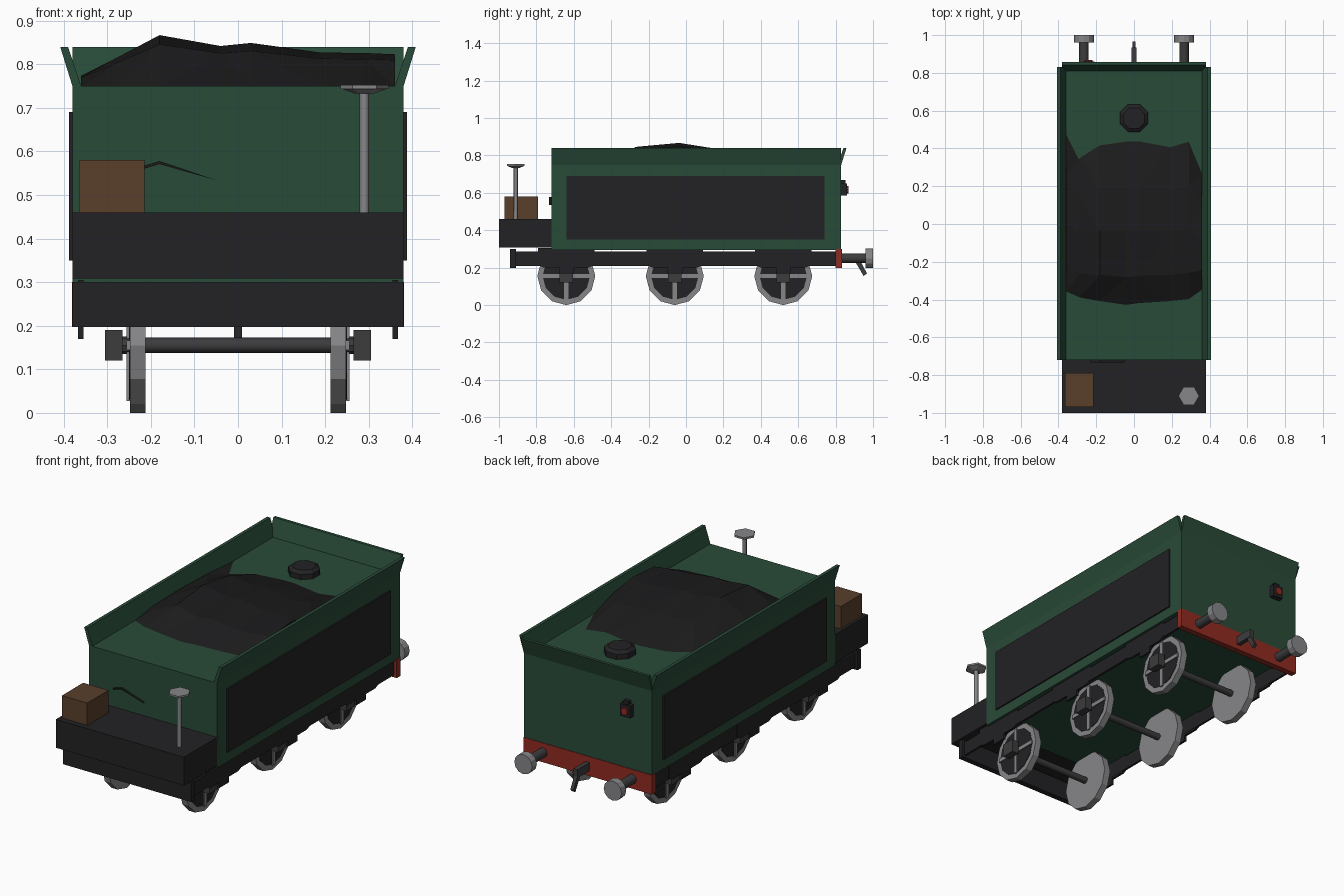
import bpy, bmesh
from math import radians, pi
from mathutils import Matrix, Vector

if "Cube" in bpy.data.objects:
    bpy.data.objects.remove(bpy.data.objects["Cube"])


def material(name, rgb):
    m = bpy.data.materials.new(name)
    m.diffuse_color = (*rgb, 1)
    m.use_nodes = True
    m.node_tree.nodes["Principled BSDF"].inputs["Base Color"].default_value = m.diffuse_color
    return m


GREEN = material("green_paint", (.022, .07, .04))
BLACK = material("black_paint", (.016, .016, .018))
COAL = material("coal_black", (.011, .011, .012))
RED = material("red_paint", (.28, .025, .015))
WOOD = material("brown_wood", (.10, .05, .025))
STEEL = material("steel", (.24, .24, .25))
IRON = material("dark_iron", (.045, .045, .048))


def finish(name, bm, mat):
    bmesh.ops.recalc_face_normals(bm, faces=bm.faces[:])
    me = bpy.data.meshes.new(name)
    bm.to_mesh(me)
    bm.free()
    me.materials.append(mat)
    ob = bpy.data.objects.new(name, me)
    bpy.context.collection.objects.link(ob)
    return ob


def box(name, x, y, z, mat):
    """Box from (min, max) ranges."""
    bm = bmesh.new()
    bmesh.ops.create_cube(bm, size=1)
    for v in bm.verts:
        v.co = Vector([r[0] if c < 0 else r[1] for c, r in zip(v.co, (x, y, z))])
    return finish(name, bm, mat)


def rod(name, a, b, r1, mat, n=12, r2=None, smooth=False, spin=0):
    """Cylinder or cone frustum between two points."""
    a, b = Vector(a), Vector(b)
    d = b - a
    bm = bmesh.new()
    bmesh.ops.create_cone(bm, cap_ends=True, segments=n, radius1=r1,
                          radius2=r1 if r2 is None else r2, depth=d.length)
    rot = d.to_track_quat('Z', 'Y').to_matrix().to_4x4()
    bm.transform(Matrix.Translation((a + b) / 2) @ rot @ Matrix.Rotation(spin, 4, 'Z'))
    if smooth:
        for f in bm.faces:
            f.smooth = len(f.verts) == 4
    return finish(name, bm, mat)


def prism(name, pts, axis, lo, hi, mat):
    """Extrude a 2D profile along axis 0 (x), or 1 (y)."""
    bm = bmesh.new()
    def at(p, t):
        return (t, p[0], p[1]) if axis == 0 else (p[0], t, p[1])
    f = bm.faces.new([bm.verts.new(at(p, lo)) for p in pts])
    ext = bmesh.ops.extrude_face_region(bm, geom=[f])
    for v in ext["geom"]:
        if isinstance(v, bmesh.types.BMVert):
            v.co[axis] = hi
    return finish(name, bm, mat)


# Tank body, beams and front locker
box("tank_body", (-.38, .38), (-.72, .83), (.295, .75), GREEN)
box("front_beam", (-.38, .38), (-.94, -.91), (.197, .30), BLACK)
box("rear_beam", (-.381, .381), (.80, .833), (.197, .30), RED)
box("front_platform", (-.38, .38), (-1.0, -.70), (.308, .46), BLACK)
box("wooden_box", (-.365, -.215), (-.97, -.79), (.46, .58), WOOD)
prism("rear_flare", [(.81, .75), (.83, .75), (.858, .84), (.842, .84)], 1 - 1,
      -.38, .38, GREEN)

# Handbrake
rod("handbrake_column", (.29, -.91, .46), (.29, -.91, .74), .011, STEEL, 8, smooth=True)
rod("handbrake_wheel_rim", (.29, -.91, .743), (.29, -.91, .753), .055, STEEL, 6, spin=pi / 6)
rod("handbrake_wheel_cone", (.29, -.91, .733), (.29, -.91, .743), .022, STEEL, 6, .05, spin=pi / 6)

# Crooked iron bar on the tank front
prism("bent_bar", [(-.23, .556), (-.18, .571), (-.05, .534), (-.18, .578), (-.23, .563)],
      1, -.732, -.715, COAL)

# Water filler and tail lamp
rod("water_filler", (0, .56, .745), (0, .56, .778), .08, BLACK, 8, spin=pi / 8)
rod("water_filler_lid", (0, .56, .778), (0, .56, .792), .08, BLACK, 8, .06, spin=pi / 8)
box("lamp_body", (-.27, -.21), (.83, .86), (.585, .65), BLACK)
box("lamp_top", (-.255, -.225), (.83, .852), (.65, .668), BLACK)
rod("lamp_lens", (-.24, .86, .617), (-.24, .868, .617), .02, RED, 8)

# Coupling hook
box("coupling_hook", (-.012, .012), (.83, .935), (.225, .27), IRON)
prism("coupling_link", [(.90, .24), (.93, .24), (.967, .17), (.95, .155)], 0, -.009, .009, IRON)

for s, side in ((-1, "left"), (1, "right")):
    # Flared sides and lining panels
    prism(side + "_flare", [(s * .36, .75), (s * .38, .75), (s * .408, .84), (s * .39, .84)],
          1, -.72, .83, GREEN)
    box(side + "_panel", sorted((s * .375, s * .388)), (-.64, .74), (.35, .69), BLACK)
    # Frame plate and buffers
    fx = sorted((s * .354, s * .366))
    box(side + "_frame", fx, (-.92, .81), (.21, .286), BLACK)
    rod(side + "_buffer_shank", (s * .265, .83, .25), (s * .265, .965, .25), .025, IRON, 12, smooth=True)
    rod(side + "_buffer_head", (s * .265, .96, .25), (s * .265, 1.0, .25), .053, STEEL, 12)

    for i, y in enumerate((-.64, -.06, .52)):
        tag = f"{side}_{i + 1}"
        # Horn plate and axlebox
        prism("horn_plate_" + tag, [(y + a, b) for a, b in (
            (-.15, .305), (-.15, .215), (-.12, .2), (-.04, .2), (-.04, .17), (.04, .17),
            (.04, .2), (.12, .2), (.15, .215), (.15, .305))], 0, *[c + s * .001 for c in fx], BLACK)
        box("axlebox_" + tag, sorted((s * .265, s * .305)), (y - .037, y + .037), (.12, .19), IRON)
        # Wheel with black centre and crossed spokes
        z = .155
        rod("wheel_" + tag, (s * .212, y, z), (s * .248, y, z), z, STEEL, 12)
        rod("wheel_centre_" + tag, (s * .24, y, z), (s * .25, y, z), .127, BLACK, 12)
        xs = sorted((s * .245, s * .256))
        box("spoke_level_" + tag, xs, (y - .128, y + .128), (z - .011, z + .011), STEEL)
        box("spoke_upright_" + tag, xs, (y - .011, y + .011), (z - .128, z + .128), STEEL)
        rod("axle_stub_" + tag, (s * .245, y, z), (s * .27, y, z), .02, IRON, 8)

for i, y in enumerate((-.64, -.06, .52)):
    rod(f"axle_{i + 1}", (-.22, y, .155), (.22, y, .155), .0175, IRON, 10, smooth=True)

# Coal heap: columns of (x, front y, rear y, height)
cols = [(-.36, -.36, .49, 0), (-.36, -.36, .49, .025), (-.29, -.39, .35, .06),
        (-.18, -.41, .42, .118), (-.04, -.43, .44, .093), (.03, -.42, .44, .1),
        (.19, -.41, .41, .078), (.29, -.40, .44, .077), (.36, -.35, .27, .074), (.36, -.35, .27, 0)]
rows = [(0, 0), (.17, .82), (.45, 1), (.72, .7), (1, 0)]
bm = bmesh.new()
grid = [[bm.verts.new((x, a + (b - a) * t, .749 + h * k)) for t, k in rows] for x, a, b, h in cols]
for c0, c1 in zip(grid, grid[1:]):
    for j in range(len(rows) - 1):
        bm.faces.new((c0[j], c1[j], c1[j + 1], c0[j + 1]))
bmesh.ops.remove_doubles(bm, verts=bm.verts[:], dist=1e-4)
bmesh.ops.triangulate(bm, faces=bm.faces[:])
finish("coal_heap", bm, COAL)
